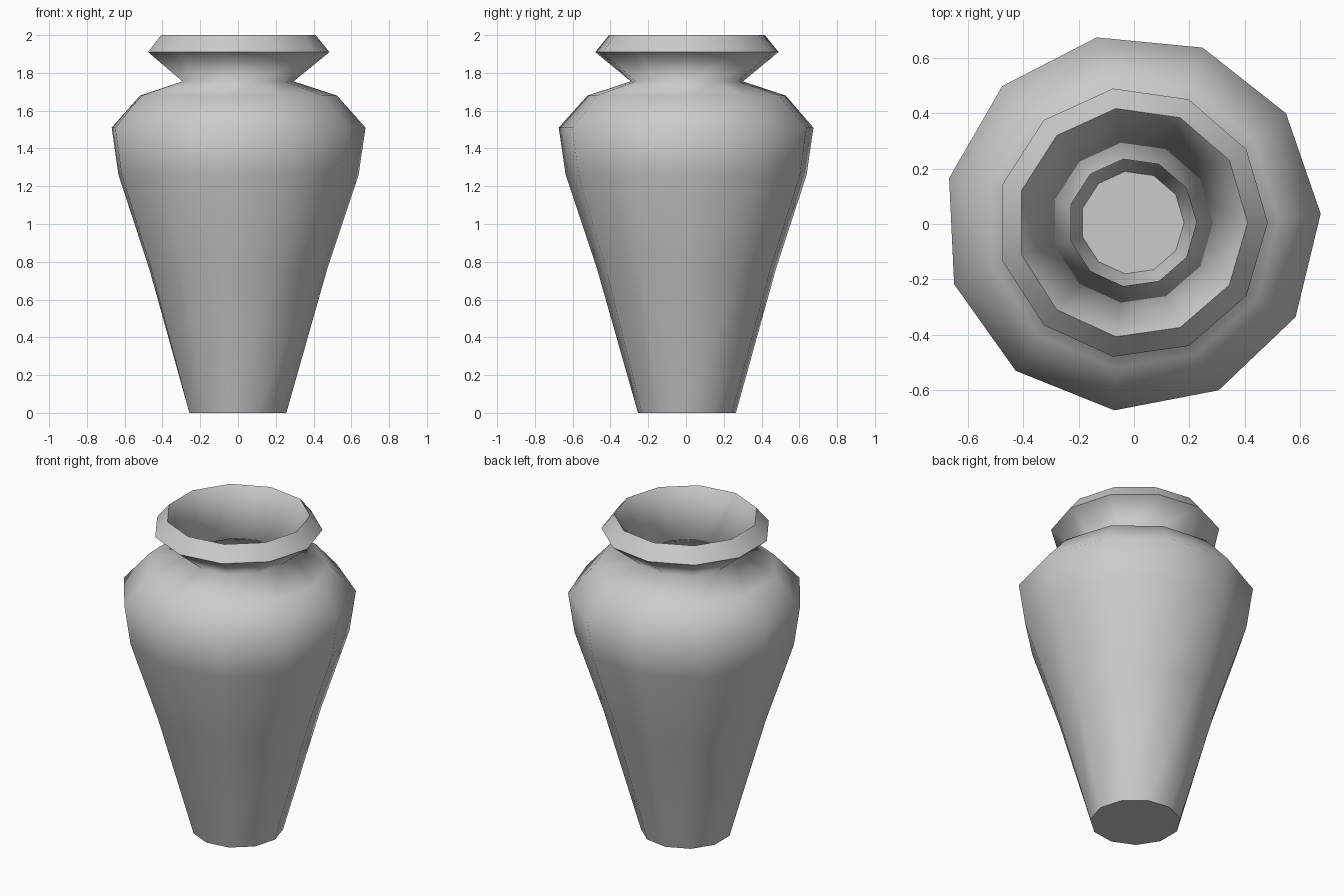
import bpy, bmesh, math

if "Cube" in bpy.data.objects:
    bpy.data.objects.remove(bpy.data.objects["Cube"])

SIDES = 11
CX, CY = -0.006, 0.005

# Profile rings: radius, height, twist in degrees, sharp crease
rings = [
    # outside, from foot to lip
    (0.262, 0.00, 0.0, True),
    (0.478, 0.76, 2.0, False),
    (0.645, 1.26, 2.7, False),
    (0.682, 1.51, 2.7, False),
    (0.530, 1.68, 1.5, False),
    (0.300, 1.755, 0.0, False),
    (0.490, 1.91, 0.0, True),
    (0.417, 2.00, 0.0, True),
    # inside, from mouth down to the floor
    (0.232, 1.74, 0.0, False),
    (0.470, 1.62, 1.5, False),
    (0.610, 1.49, 2.7, False),
    (0.575, 1.26, 2.7, False),
    (0.410, 0.77, 2.0, False),
    (0.187, 0.06, 0.0, True),
]

bm = bmesh.new()
loops = []
for r, z, twist, sharp in rings:
    loop = []
    for i in range(SIDES):
        a = math.tau * i / SIDES + math.radians(twist)
        loop.append(bm.verts.new((CX + r * math.cos(a), CY + r * math.sin(a), z)))
    loops.append(loop)

# Walls between neighbouring rings
for lo, hi in zip(loops, loops[1:]):
    for i in range(SIDES):
        j = (i + 1) % SIDES
        bm.faces.new((lo[i], lo[j], hi[j], hi[i]))

# Underside and inner floor
bm.faces.new(list(reversed(loops[0])))
bm.faces.new(loops[-1])

# Smooth shading with creases at foot, lip, mouth and floor
for f in bm.faces:
    f.smooth = True
for loop, ring in zip(loops, rings):
    if ring[3]:
        for i in range(SIDES):
            bm.edges.get((loop[i], loop[(i + 1) % SIDES])).smooth = False

mesh = bpy.data.meshes.new("vase")
bm.to_mesh(mesh)
bm.free()
vase = bpy.data.objects.new("vase", mesh)
bpy.context.collection.objects.link(vase)
